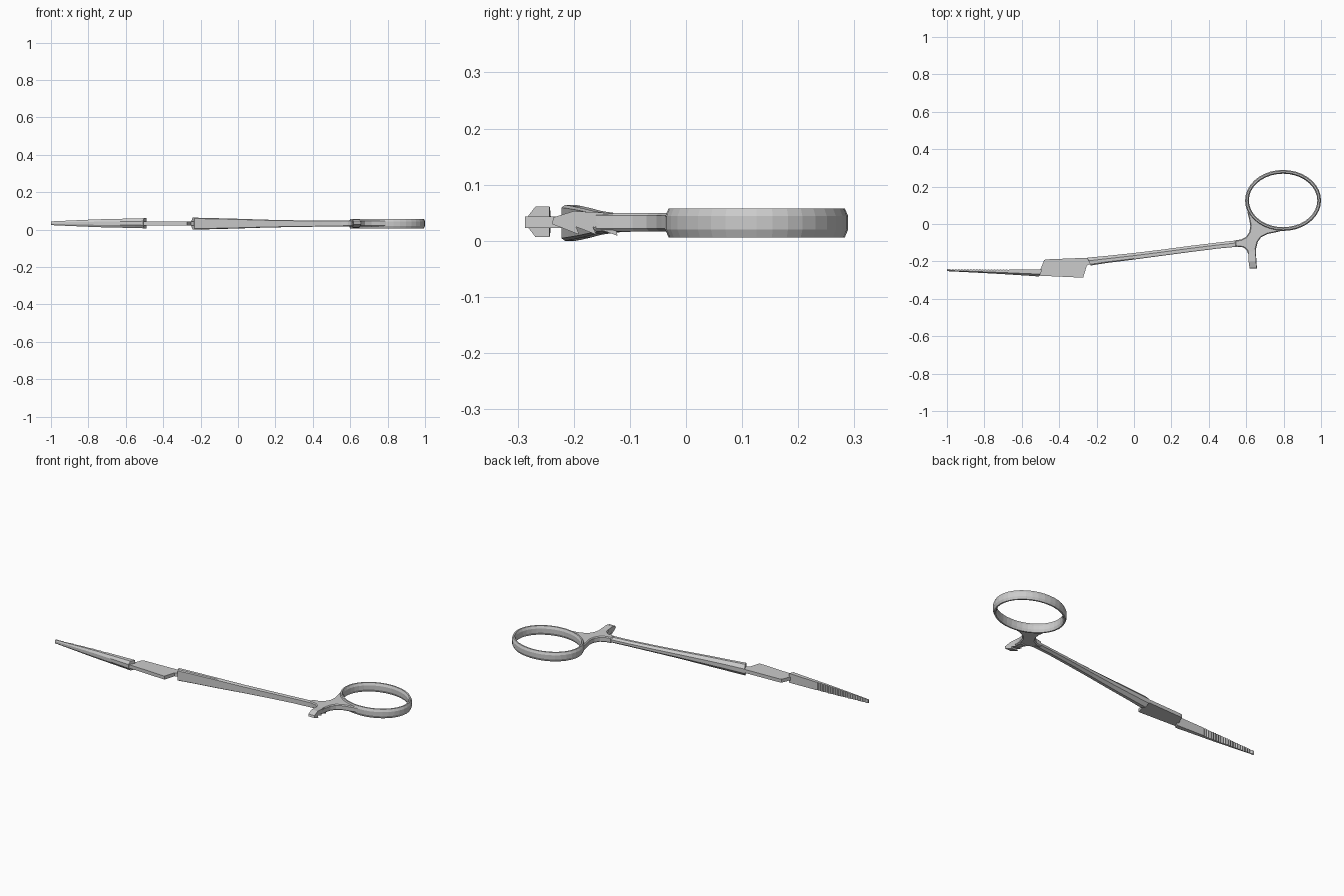
import bpy, bmesh, math

if "Cube" in bpy.data.objects:
    bpy.data.objects.remove(bpy.data.objects["Cube"])

ZC = 0.032  # mid-height of the whole instrument


def finish(name, bm):
    bmesh.ops.recalc_face_normals(bm, faces=bm.faces[:])
    me = bpy.data.meshes.new(name)
    bm.to_mesh(me)
    bm.free()
    ob = bpy.data.objects.new(name, me)
    bpy.context.collection.objects.link(ob)
    return ob


def loft(name, sections, ring=False):
    bm = bmesh.new()
    rows = [[bm.verts.new(p) for p in s] for s in sections]
    n = len(rows[0])
    pairs = list(zip(rows, rows[1:])) + ([(rows[-1], rows[0])] if ring else [])
    for a, b in pairs:
        for i in range(n):
            j = (i + 1) % n
            bm.faces.new((a[i], a[j], b[j], b[i]))
    if not ring:
        bm.faces.new(rows[0])
        bm.faces.new(rows[-1])
    return finish(name, bm)


def prism(name, outline, offset):
    # extrude a 3D outline along an offset vector
    bm = bmesh.new()
    f = bm.faces.new([bm.verts.new(p) for p in outline])
    ext = bmesh.ops.extrude_face_region(bm, geom=[f])
    bmesh.ops.translate(bm, vec=offset,
                        verts=[v for v in ext["geom"] if isinstance(v, bmesh.types.BMVert)])
    return finish(name, bm)


def lerp(table, x):
    # interpolate rows (x, a, b, ...) at x
    for p, q in zip(table, table[1:]):
        if x <= q[0]:
            t = (x - p[0]) / (q[0] - p[0])
            return [u + (v - u) * t for u, v in zip(p[1:], q[1:])]
    return table[-1][1:]


# finger ring: tall narrow octagon swept round an ellipse
prof = [(.010, -.012), (.010, .012), (.004, .026), (-.004, .026),
        (-.010, .012), (-.010, -.012), (-.004, -.026), (.004, -.026)]
secs = []
for k in range(36):
    a = 2 * math.pi * k / 36
    secs.append([(.797 + (.193 + r) * math.cos(a), .126 + (.153 + r) * math.sin(a), ZC + z)
                 for r, z in prof])
loft("finger_ring", secs, ring=True)

# web joining ring, shank and ratchet arm
web = [(.54, -.088), (.575, -.082), (.60, -.068), (.617, -.042), (.622, -.01), (.616, .025),
       (.606, .065), (.618, .075), (.632, .062), (.656, .025), (.69, -.003), (.73, -.016),
       (.78, -.022), (.80, -.034), (.76, -.044), (.715, -.053), (.68, -.070), (.662, -.095),
       (.653, -.13), (.651, -.165), (.611, -.165), (.603, -.14), (.585, -.125), (.54, -.12)]
ob = prism("ring_web", [(x, y, .017) for x, y in web], (0, 0, .033))
bev = ob.modifiers.new("edge_chamfer", 'BEVEL')
bev.width = .005
bev.segments = 1

# ratchet arm with saw teeth underneath
arm = [(-.13, .049), (-.20, .053), (-.236, .042), (-.239, .030), (-.19, .011), (-.196, .025),
       (-.16, .011), (-.166, .025), (-.122, .009), (-.126, .027)]
ob = prism("ratchet_arm", [(.611, y, z) for y, z in arm], (.039, 0, 0))
for v in ob.data.vertices:  # slight outward lean at the tip
    v.co.x += max(0, -.19 - v.co.y) * .15

# shank: flat inner side, chamfered outer side; rows are x, y low, y high, half height
shank = [(-.25, -.222, -.180, .032), (-.15, -.209, -.171, .030), (0, -.190, -.155, .026),
         (.15, -.170, -.137, .021), (.30, -.150, -.117, .018), (.45, -.131, -.099, .016),
         (.57, -.120, -.085, .016)]
secs = []
for i, (x, lo, hi, h) in enumerate(shank):
    w = hi - lo
    sec = []
    for t, s in [(0, -.85), (.15, -1), (.6, -1), (1, -.4), (1, .4), (.6, 1), (.15, 1), (0, .85)]:
        shear = (1 - t) * .018 if i == 0 else 0
        sec.append((x + shear, lo + w * t, ZC + h * s))
    secs.append(sec)
loft("shank", secs)

# thin half-lap plate of the box joint
plate = [(-.515, -.276), (-.50, -.242), (-.48, -.192), (-.465, -.189), (-.235, -.180),
         (-.235, -.215), (-.252, -.222), (-.272, -.287)]
prism("joint_plate", [(x, y, .023) for x, y in plate], (0, 0, .020))

# jaw: serrated gripping face, chamfered back; rows are x, y low, y high, half height
jaw = [(-1, -.252, -.241, .010), (-.75, -.265, -.242, .021), (-.49, -.281, -.243, .027)]
stations = [(-1, 0), (-.99, 0)]
stations += [(-.985 + .008 * k, .004 * (k % 2)) for k in range(41)]
stations += [(-.63, 0), (-.55, 0), (-.49, 0)]
secs = []
for i, (x, cut) in enumerate(stations):
    lo, hi, h = lerp(jaw, x)
    w = hi - lo
    mid = ZC + .002
    sec = []
    for t, s in [(0, -.4), (.33, -1), (1, -1), (1, 1), (.33, 1), (0, .4)]:
        y = lo + w * t - (cut if t == 1 else 0)
        shear = (t - 1) * .018 if i == len(stations) - 1 else 0
        sec.append((x + shear, y, mid + h * s))
    secs.append(sec)
loft("jaw", secs)
